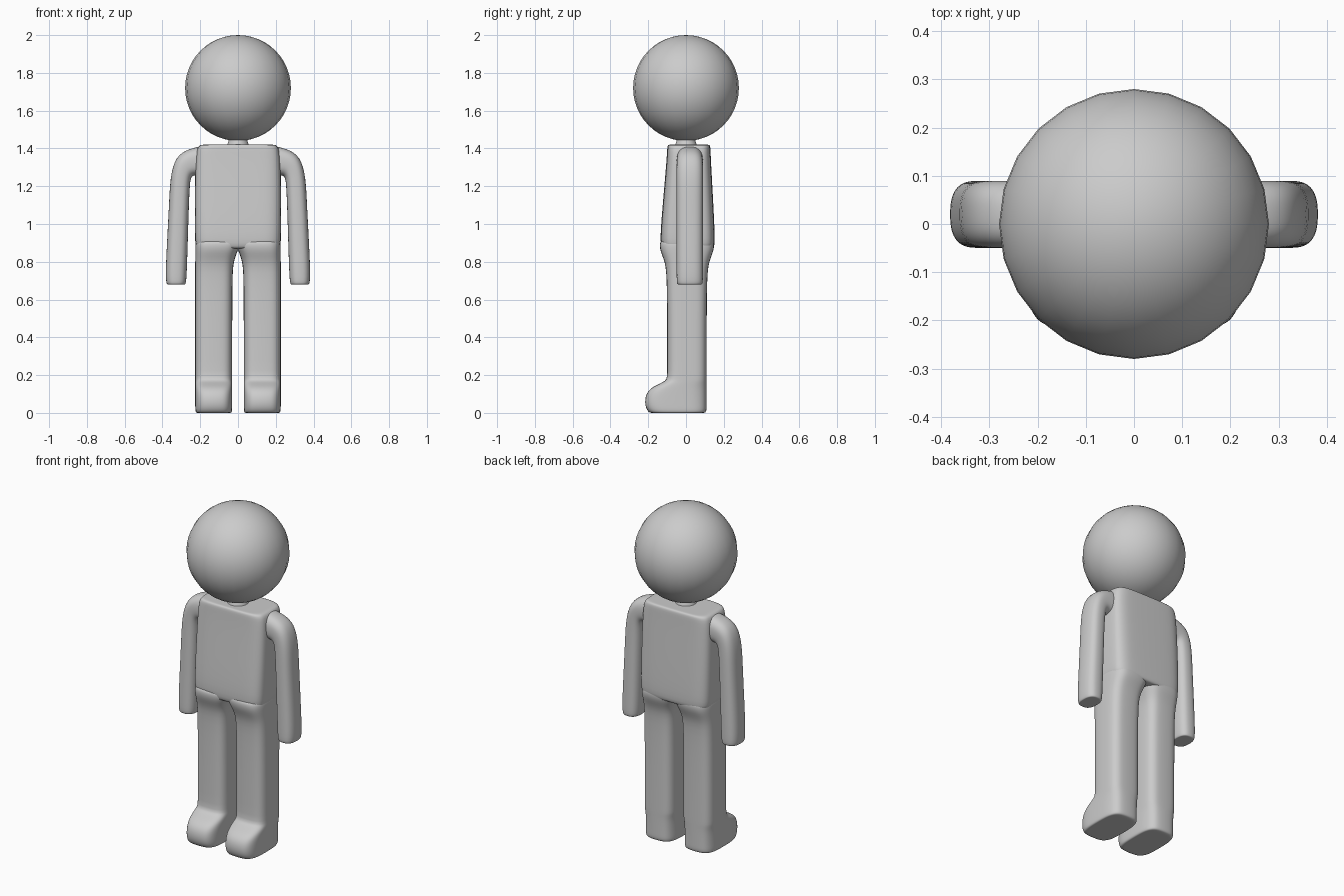
import bpy
import bmesh
import math
from mathutils import Vector

old = bpy.data.objects.get("Cube")
if old:
    bpy.data.objects.remove(old)

grey = bpy.data.materials.new("plain grey")
grey.use_nodes = True
colour = (0.6, 0.6, 0.6, 1)
grey.diffuse_color = colour
grey.node_tree.nodes["Principled BSDF"].inputs["Base Color"].default_value = colour


def finish(name, bm):
    """Turn the mesh into a smooth grey object."""
    bmesh.ops.recalc_face_normals(bm, faces=bm.faces)
    for face in bm.faces:
        face.smooth = True
    mesh = bpy.data.meshes.new(name)
    bm.to_mesh(mesh)
    bm.free()
    mesh.materials.append(grey)
    obj = bpy.data.objects.new(name, mesh)
    bpy.context.collection.objects.link(obj)
    return obj


def rounded_ring(outer, inner, front, back, power, count=24):
    """Rounded-square loop spanning two (x, z) points and a depth range."""
    outer, inner = Vector((outer[0], 0, outer[1])), Vector((inner[0], 0, inner[1]))
    centre = (outer + inner) / 2 + Vector((0, (front + back) / 2, 0))
    across, deep = (outer - inner) / 2, Vector((0, (back - front) / 2, 0))
    points = []
    for i in range(count):
        angle = math.tau * i / count
        c, s = (math.copysign(abs(t) ** (2 / power), t)
                for t in (math.cos(angle), math.sin(angle)))
        points.append(centre + across * c + deep * s)
    return points


def inset(points, factor):
    centre = sum(points, Vector()) / len(points)
    return [centre.lerp(point, factor) for point in points]


def loft(name, rings, side=1):
    """Skin the rings, cap both ends with inset loops and smooth the result."""
    start = [inset(rings[0], factor) for factor in (0.4, 0.85)]
    end = [inset(rings[-1], factor) for factor in (0.85, 0.4)]
    bm = bmesh.new()
    loops = []
    for ring in start + rings + end:
        loops.append([bm.verts.new((p.x * side, p.y, p.z)) for p in ring])
    for low, high in zip(loops, loops[1:]):
        for i in range(len(low)):
            bm.faces.new((low[i - 1], low[i], high[i], high[i - 1]))
    bm.faces.new(loops[0])
    bm.faces.new(loops[-1])
    smooth = finish(name, bm).modifiers.new("smooth", 'SUBSURF')
    smooth.levels = smooth.render_levels = 2


def level_ring(z, outer, inner, front, back, power):
    return rounded_ring((outer, z), (inner, z), front, back, power)


# Head
bm = bmesh.new()
bmesh.ops.create_uvsphere(bm, u_segments=24, v_segments=24, radius=0.28)
bmesh.ops.translate(bm, verts=bm.verts, vec=(0, 0, 1.72))
finish("head", bm)

# Neck
neck = [(1.4, 0.07), (1.43, 0.05), (1.5, 0.04)]
loft("neck", [level_ring(z, r, -r, -r, r, power=2) for z, r in neck])

# Torso: height, half width, front, back
torso = [(0.87, 0.225, -0.13, 0.15), (0.92, 0.23, -0.14, 0.155),
         (1.2, 0.23, -0.115, 0.14), (1.38, 0.225, -0.1, 0.13),
         (1.42, 0.21, -0.1, 0.13)]
loft("torso", [level_ring(z, w, -w, f, b, power=5) for z, w, f, b in torso])

# Legs: feet push the front out, hips swell and meet in the middle
shin_front, shin_back, hip_side, gap = -0.1, 0.11, 0.227, 0.03
foot = [(0, 0.1), (0.04, 0.12), (0.1, 0.115), (0.14, 0.08), (0.17, 0), (0.2, 0), (0.7, 0)]
hip = [(0.8, 0.005, 0.01), (0.86, 0.03, 0.04), (0.91, 0.05, 0.04)]
leg = [level_ring(z, hip_side, gap, shin_front - toe, shin_back, power=3.5)
       for z, toe in foot]
leg += [level_ring(z, hip_side, gap - reach, shin_front - swell, shin_back + swell, power=3.5)
        for z, reach, swell in hip]

# Arms: outer edge and armpit-side edge, curving out of the shoulder
edges = [((0.16, 1.42), (0.16, 1.25)), ((0.26, 1.4), (0.23, 1.26)),
         ((0.33, 1.36), (0.25, 1.25)), ((0.36, 1.25), (0.255, 1.2)),
         ((0.365, 1.1), (0.26, 1.1)), ((0.385, 0.75), (0.27, 0.75)),
         ((0.38, 0.68), (0.275, 0.68))]
arm = [rounded_ring(outer, inner, -0.05, 0.09, power=2.6) for outer, inner in edges]

for word, side in (("left", 1), ("right", -1)):
    loft(word + "_leg", leg, side)
    loft(word + "_arm", arm, side)
